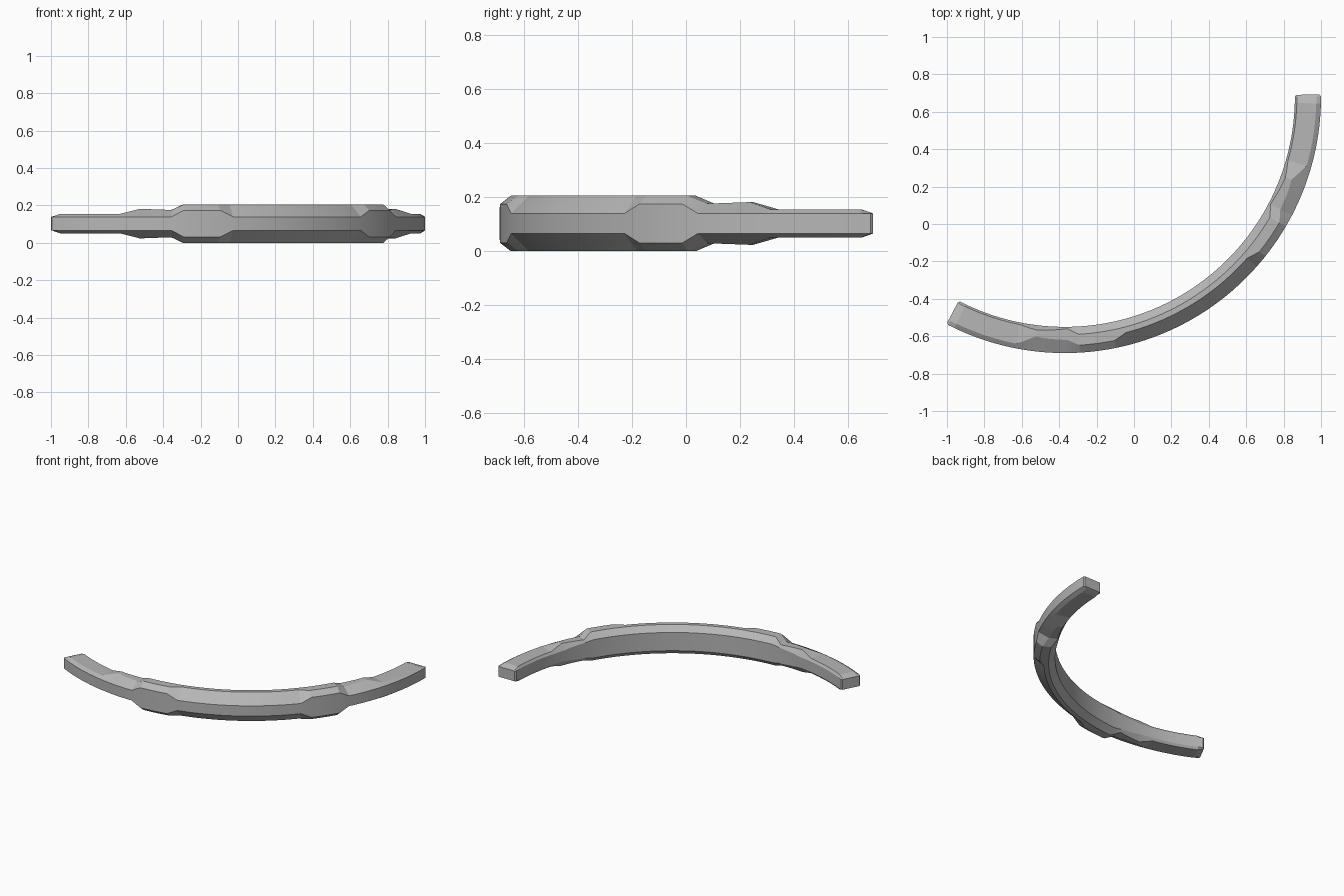
import bpy, bmesh, math

if "Cube" in bpy.data.objects:
    bpy.data.objects.remove(bpy.data.objects["Cube"])

CX, CY, CZ = -0.37, 0.68, 0.1025   # arc centre and mid height
MID = -58.5                        # direction of the arc's middle, degrees

# Half of the bar: angle from middle, outer radius, outer half height,
# top outer radius, top half height, top inner radius, inner half height, inner radius
STATIONS = [
    (0,    1.37,  .0365, 1.302, .1025, 1.272, .065,  1.23),
    (17,   1.37,  .0365, 1.302, .1025, 1.272, .065,  1.23),
    (20,   1.37,  .0715, 1.330, .1025, 1.272, .065,  1.23),
    (28.1, 1.37,  .0715, 1.330, .1025, 1.272, .065,  1.23),
    (30.9, 1.37,  .0365, 1.300, .0730, 1.240, .055,  1.23),
    (36.0, 1.37,  .0365, 1.296, .0770, 1.252, .045,  1.23),
    (38.4, 1.37,  .0365, 1.290, .0790, 1.256, .0375, 1.23),
    (42.6, 1.37,  .0365, 1.345, .0525, 1.241, .0365, 1.23),
    (57,   1.37,  .0365, 1.345, .0525, 1.241, .0365, 1.23),
    (58.6, 1.37,  .0365, 1.345, .0410, 1.241, .0365, 1.23),
    (59,   1.362, .0365, 1.345, .0365, 1.245, .0365, 1.237),
]


def subdivide(stations, step=2.0):
    """Insert interpolated stations so the arc stays round."""
    out = [stations[0]]
    for a, b in zip(stations, stations[1:]):
        n = max(1, math.ceil((b[0] - a[0]) / step))
        for i in range(1, n + 1):
            t = i / n
            out.append(tuple(p + (q - p) * t for p, q in zip(a, b)))
    return out


def ring(bm, st, sign):
    """Eight-sided cross-section at one station."""
    s, ro, zo, rto, zt, rti, zi, ri = st
    a = math.radians(MID + sign * s)
    top = [(ro, zo), (rto, zt), (rti, zt), (ri, zi)]
    pts = top + [(r, -z) for r, z in reversed(top)]
    return [bm.verts.new((CX + r * math.cos(a), CY + r * math.sin(a), CZ + z))
            for r, z in pts]


# Curved bar, swept through mirrored stations
half = subdivide(STATIONS)
bm = bmesh.new()
rings = [ring(bm, st, -1) for st in reversed(half[1:])] + [ring(bm, st, 1) for st in half]
for a, b in zip(rings, rings[1:]):
    for i in range(8):
        j = (i + 1) % 8
        bm.faces.new((a[i], a[j], b[j], b[i]))
bm.faces.new(rings[0])
bm.faces.new(rings[-1])
bmesh.ops.recalc_face_normals(bm, faces=bm.faces)

mesh = bpy.data.meshes.new("curved_bar")
bm.to_mesh(mesh)
bm.free()
bar = bpy.data.objects.new("curved_bar", mesh)
bpy.context.collection.objects.link(bar)

# Single grey material
grey = bpy.data.materials.new("light grey")
grey.diffuse_color = (0.47, 0.47, 0.47, 1)
grey.use_nodes = True
grey.node_tree.nodes["Principled BSDF"].inputs["Base Color"].default_value = grey.diffuse_color
mesh.materials.append(grey)

bpy.context.view_layer.objects.active = bar
bar.select_set(True)
bpy.ops.object.shade_smooth_by_angle(angle=math.radians(12))
